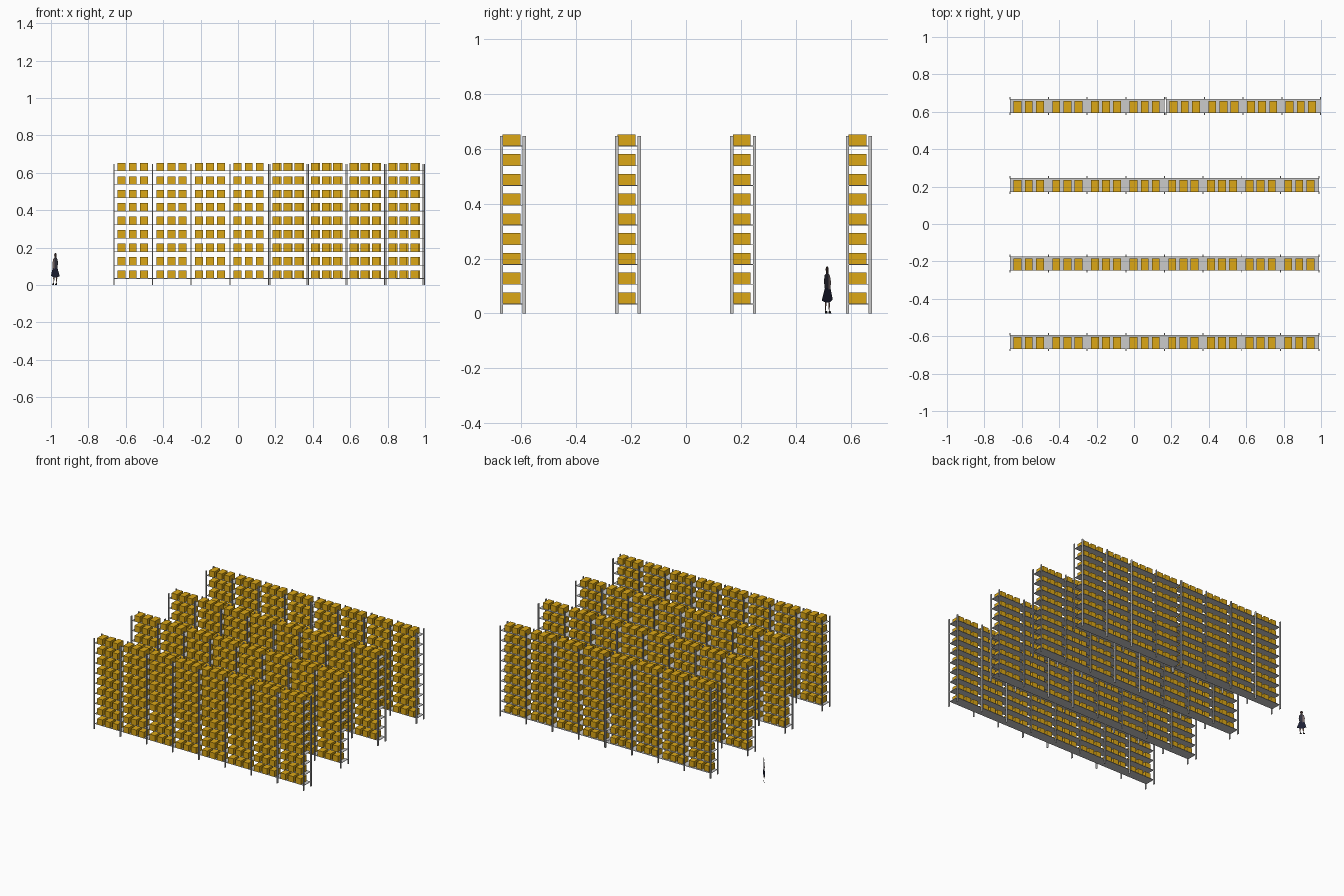
import bpy, bmesh

if "Cube" in bpy.data.objects:
    bpy.data.objects.remove(bpy.data.objects["Cube"])

ROWS = [-0.679, -0.259, 0.161, 0.583]      # front edge of each rack row
BAYS, LEVELS, PER_BAY = 4, 9, 3            # each row = two modules of four bays
X0, BAY = -0.664, 0.2067
Z0, DZ = 0.036, 0.072
POST_W, POST_D, POST_H, DEPTH = 0.005, 0.012, 0.647, 0.095


def material(name, rgb):
    m = bpy.data.materials.new(name)
    m.diffuse_color = (*rgb, 1)
    m.use_nodes = True
    m.node_tree.nodes["Principled BSDF"].inputs["Base Color"].default_value = m.diffuse_color
    return m


def add_box(bm, x0, x1, y0, y1, z0, z1):
    r = bmesh.ops.create_cube(bm, size=1)
    for v in r["verts"]:
        v.co = ((x0 + x1) / 2 + v.co.x * (x1 - x0),
                (y0 + y1) / 2 + v.co.y * (y1 - y0),
                (z0 + z1) / 2 + v.co.z * (z1 - z0))


def finish(bm, name, mat=None):
    me = bpy.data.meshes.new(name)
    bm.to_mesh(me)
    bm.free()
    ob = bpy.data.objects.new(name, me)
    bpy.context.collection.objects.link(ob)
    if mat:
        me.materials.append(mat)
    return ob


yellow = material("bin_yellow", (0.72, 0.39, 0.008))

for row, y in enumerate(ROWS, 1):
    posts, shelves, bins = bmesh.new(), bmesh.new(), bmesh.new()
    for module in range(2):
        # the last row has a small gap between its two modules
        gap = 0.0075 if module and row == 4 else 0
        start = X0 + module * BAYS * BAY + gap
        # uprights, front and back
        for i in range(BAYS + 1):
            if module and i == 0 and not gap:
                continue
            px = start + i * BAY
            for py in (y, y + DEPTH - POST_D):
                add_box(posts, px - POST_W / 2, px + POST_W / 2, py, py + POST_D, 0, POST_H)
        for k in range(LEVELS):
            z = Z0 + k * DZ
            # shelf board
            add_box(shelves, start, start + BAYS * BAY,
                    y + 0.011, y + DEPTH - POST_D + 0.002, z - 0.003, z)
            # storage bins, three to a bay
            for i in range(BAYS):
                for j in range(PER_BAY):
                    bx = start + i * BAY + 0.0205 + j * 0.0595
                    add_box(bins, bx, bx + 0.042, y + 0.01, y + 0.075, z, z + 0.041)
    finish(posts, f"rack_uprights_{row}")
    finish(shelves, f"rack_shelves_{row}")
    finish(bins, f"storage_bins_{row}", yellow)


# flat cut-out figure for scale, standing diagonally
def cutout(name, outline, rgb):
    bm = bmesh.new()
    bm.faces.new([bm.verts.new((-0.9765 - 0.0235 * u, 0.515 + 0.02 * u, z)) for u, z in outline])
    bmesh.ops.triangulate(bm, faces=bm.faces[:])
    finish(bm, name, material(name + "_colour", rgb))


cutout("figure_hair", [(-.22, .146), (.2, .146), (.27, .162), (.1, .171), (-.15, .171), (-.3, .162)],
       (0.035, 0.02, 0.018))
cutout("figure_top", [(-.45, .092), (.2, .092), (.1, .13), (.2, .146), (-.22, .146), (-.5, .138), (-.6, .115)],
       (0.03, 0.03, 0.045))
cutout("figure_arm", [(.2, .085), (.6, .092), (.68, .115), (.5, .138), (.2, .146), (.1, .13)],
       (0.2, 0.15, 0.15))
cutout("figure_skirt", [(-1, .047), (-.3, .04), (.4, .04), (1, .05), (.6, .092), (.2, .085), (.2, .092), (-.45, .092)],
       (0.012, 0.014, 0.035))
for side, u in (("left", -.3), ("right", .35)):
    cutout(f"figure_leg_{side}", [(u - .06, .01), (u + .08, .01), (u + .15, .04), (u - .15, .04)],
           (0.25, 0.13, 0.1))
    cutout(f"figure_shoe_{side}", [(u - .1, 0), (u + .4, 0), (u + .3, .007), (u + .08, .01), (u - .06, .01)],
           (0.01, 0.01, 0.012))
